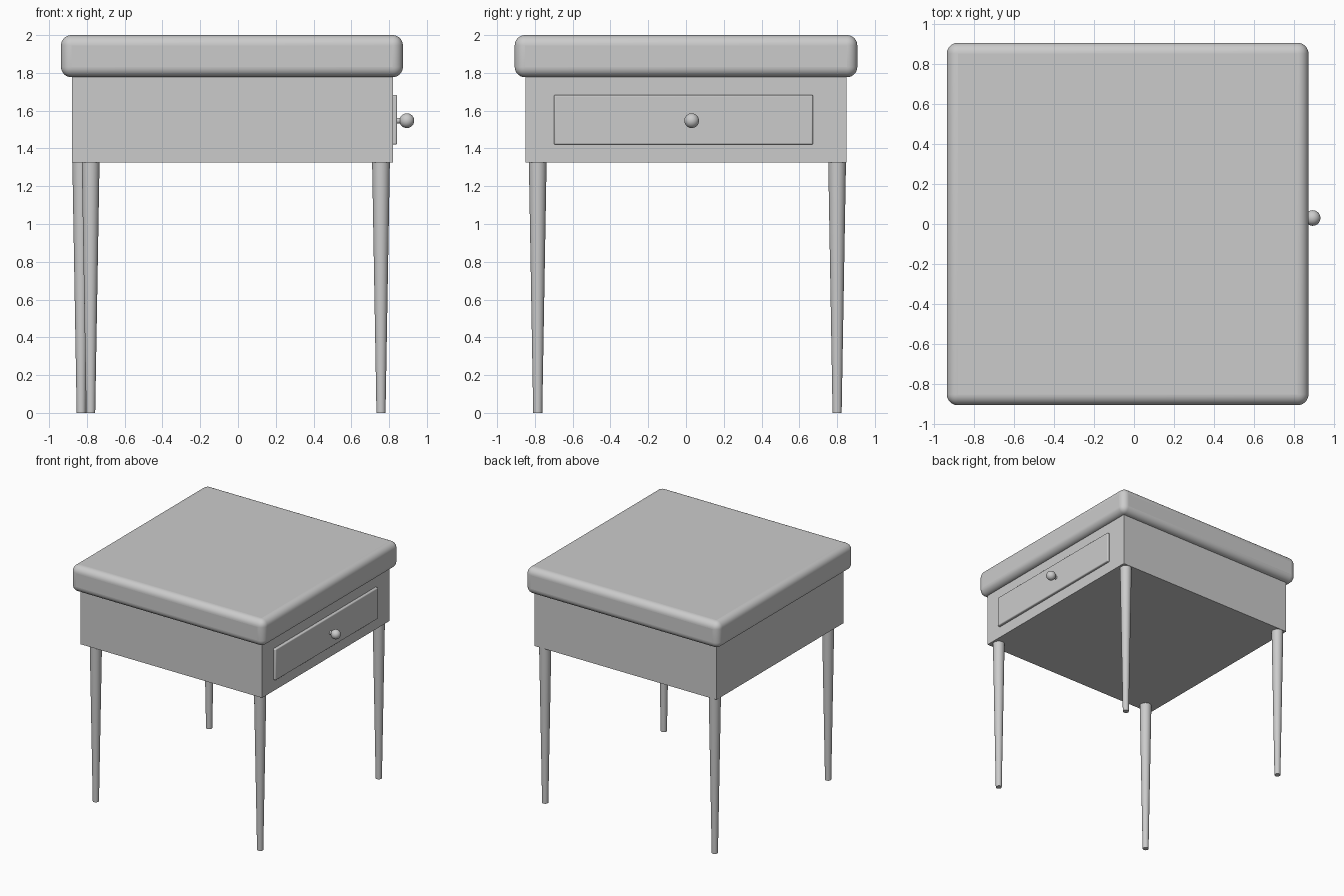
import bpy
import math

if "Cube" in bpy.data.objects:
    bpy.data.objects.remove(bpy.data.objects["Cube"])


def box(name, lo, hi, bevel=0.0, segments=1):
    """Axis-aligned box between two corners, with optional rounded edges."""
    centre = [(a + b) / 2 for a, b in zip(lo, hi)]
    bpy.ops.mesh.primitive_cube_add(size=1, location=centre)
    ob = bpy.context.object
    ob.name = name
    ob.scale = [b - a for a, b in zip(lo, hi)]
    bpy.ops.object.transform_apply(location=False, rotation=False, scale=True)
    if bevel:
        mod = ob.modifiers.new("rounded edges", 'BEVEL')
        mod.width = bevel
        mod.segments = segments
        bpy.ops.object.shade_smooth_by_angle(angle=math.radians(35))
    return ob


# Thick rounded table top
box("table_top", (-0.937, -0.907, 1.777), (0.873, 0.907, 2.0), 0.055, 8)

# Boxy body
box("body", (-0.88, -0.85, 1.325), (0.82, 0.85, 1.79))

# Drawer front, slightly softened
box("drawer_front", (0.80, -0.70, 1.42), (0.843, 0.673, 1.683), 0.008, 3)

# Drawer knob: short stem and ball
KNOB_Y, KNOB_Z = 0.03, 1.547
bpy.ops.mesh.primitive_cylinder_add(vertices=24, radius=0.015, depth=0.06,
                                    location=(0.86, KNOB_Y, KNOB_Z),
                                    rotation=(0, math.pi / 2, 0))
bpy.context.object.name = "knob_stem"
bpy.ops.object.shade_smooth_by_angle()
bpy.ops.mesh.primitive_uv_sphere_add(segments=32, ring_count=16, radius=0.039,
                                     location=(0.894, KNOB_Y, KNOB_Z))
bpy.context.object.name = "knob_ball"
bpy.ops.object.shade_smooth()

# Four round tapered legs
LEGS = {
    "front_left_leg": (-0.78, -0.785),
    "front_right_leg": (0.757, -0.785),
    "back_left_leg": (-0.83, 0.80),
    "back_right_leg": (0.757, 0.80),
}
for name, (x, y) in LEGS.items():
    bpy.ops.mesh.primitive_cone_add(vertices=32, radius1=0.024, radius2=0.047,
                                    depth=1.33, location=(x, y, 0.665))
    bpy.context.object.name = name
    bpy.ops.object.shade_smooth_by_angle()
